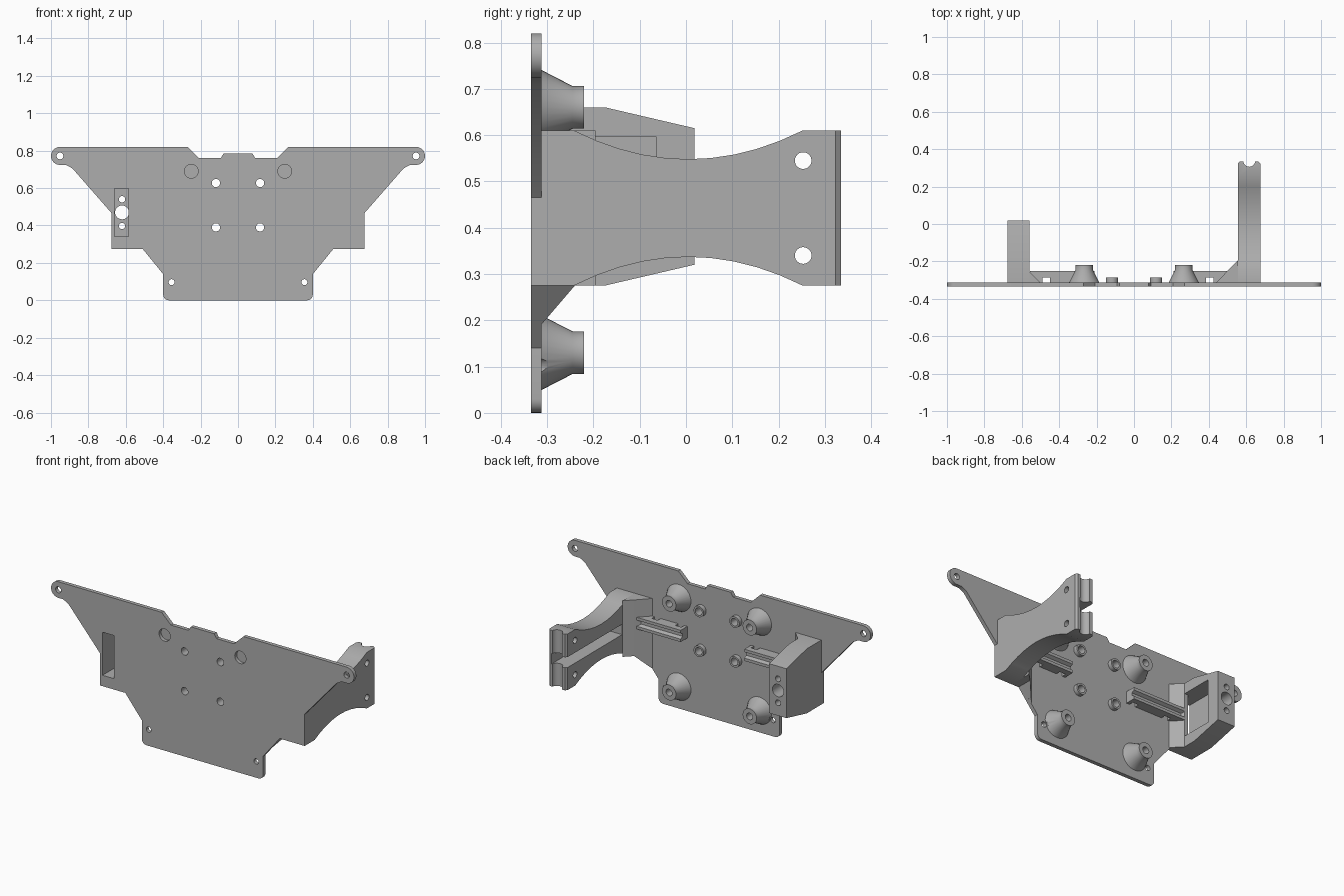
import bpy, bmesh, math
from mathutils import Matrix, Vector

if "Cube" in bpy.data.objects:
    bpy.data.objects.remove(bpy.data.objects["Cube"], do_unlink=True)

grey = bpy.data.materials.new("plain_grey")
grey.use_nodes = True
colour = (0.42, 0.42, 0.42, 1)
grey.diffuse_color = colour
grey.node_tree.nodes["Principled BSDF"].inputs["Base Color"].default_value = colour

FRONT, BACK = -0.335, -0.312      # plate faces
PLACE = {"x": lambda u, v, t: (t, u, v),
         "y": lambda u, v, t: (u, t, v),
         "z": lambda u, v, t: (u, v, t)}


def finish(name, bm):
    bmesh.ops.recalc_face_normals(bm, faces=bm.faces)
    mesh = bpy.data.meshes.new(name)
    bm.to_mesh(mesh)
    bm.free()
    mesh.materials.append(grey)
    obj = bpy.data.objects.new(name, mesh)
    bpy.context.collection.objects.link(obj)
    return obj


def prism(name, points, axis, start, end):
    """Extrude a 2D outline along an axis."""
    bm = bmesh.new()
    place = PLACE[axis]
    face = bm.faces.new([bm.verts.new(place(u, v, start)) for u, v in points])
    new = bmesh.ops.extrude_face_region(bm, geom=[face])["geom"]
    shift = Vector(place(0, 0, end - start))
    bmesh.ops.translate(bm, vec=shift, verts=[g for g in new if isinstance(g, bmesh.types.BMVert)])
    return finish(name, bm)


def arc(u, v, r, first, last, steps):
    angles = [math.radians(first + (last - first) * i / steps) for i in range(steps + 1)]
    return [(u + r * math.cos(a), v + r * math.sin(a)) for a in angles]


def rod(u, v, r, axis, start, end):
    return prism("cutter", arc(u, v, r, 0, 360, 32)[:-1], axis, start, end)


def box(x0, x1, y0, y1, z0, z1):
    return prism("cutter", [(x0, y0), (x1, y0), (x1, y1), (x0, y1)], "z", z0, z1)


def lathe(name, profile, x, z):
    """Turn a closed (radius, y) profile about a line along y."""
    bm = bmesh.new()
    vs = [bm.verts.new((r, y, 0)) for r, y in profile]
    edges = [bm.edges.new((a, b)) for a, b in zip(vs, vs[1:] + vs[:1])]
    bmesh.ops.spin(bm, geom=vs + edges, cent=(0, 0, 0), axis=(0, 1, 0),
                   angle=math.tau, steps=32, use_merge=False)
    bmesh.ops.remove_doubles(bm, verts=bm.verts, dist=1e-5)
    bm.transform(Matrix.Translation((x, 0, z)))
    return finish(name, bm)


def hull(name, points):
    bm = bmesh.new()
    for p in points:
        bm.verts.new(p)
    bmesh.ops.convex_hull(bm, input=bm.verts)
    bmesh.ops.dissolve_limit(bm, angle_limit=0.01, verts=bm.verts, edges=bm.edges)
    return finish(name, bm)


def cut(target, cutters):
    bpy.context.view_layer.objects.active = target
    for cutter in cutters:
        cutter.hide_render = True
        mod = target.modifiers.new("cut", "BOOLEAN")
        mod.operation, mod.solver, mod.object = "DIFFERENCE", "EXACT", cutter
        bpy.ops.object.modifier_apply(modifier=mod.name)
    for cutter in cutters:
        bpy.data.objects.remove(cutter, do_unlink=True)


# Mounting plate: half outline, then mirrored
half = arc(0.37, 0.03, 0.03, -90, 0, 6)
half += [(0.40, 0.14), (0.51, 0.275), (0.675, 0.275), (0.675, 0.465), (0.885, 0.705), (0.92, 0.724)]
half += arc(0.952, 0.772, 0.048, -90, 90, 16)
half += [(0.27, 0.82), (0.208, 0.76), (0.092, 0.76), (0.077, 0.785)]
plate = prism("mounting_plate", half + [(-x, z) for x, z in reversed(half)], "y", FRONT, BACK)


def pocket():
    return box(-0.66, -0.585, -0.4, -0.065, 0.34, 0.597)


holes = [pocket()]
for s in (-1, 1):
    holes.append(rod(s * 0.25, 0.69, 0.037, "y", -0.4, -0.315))
    for x, z, r in ((0.952, 0.772, 0.018), (0.118, 0.39, 0.022),
                    (0.118, 0.627, 0.022), (0.355, 0.097, 0.016)):
        holes.append(rod(s * x, z, r, "y", -0.4, -0.2))
cut(plate, holes)

# Conical posts, screw bosses and cable rails on both sides
post = [(0, -0.313), (0.081, -0.313), (0.046, -0.245), (0.046, -0.22), (0.02, -0.22), (0.02, -0.28), (0, -0.28)]
boss = [(0.022, BACK), (0.033, BACK), (0.033, -0.287), (0.022, -0.287)]
for s, side in ((-1, "right"), (1, "left")):
    lathe("upper_post_" + side, post, s * 0.266, 0.66)
    lower = lathe("lower_post_" + side, post, s * 0.266, 0.13)
    cut(lower, [rod(s * 0.355, 0.097, 0.022, "y", -0.4, -0.288)])
    for z, level in ((0.39, "lower"), (0.627, "upper")):
        lathe(level + "_boss_" + side, boss, s * 0.118, z)
    section = [(-0.313, 0.435), (-0.25, 0.435), (-0.25, 0.452), (-0.268, 0.462),
               (-0.268, 0.478), (-0.25, 0.488), (-0.25, 0.505), (-0.313, 0.505)]
    rail = prism("cable_rail_" + side, section, "x", s * 0.21, s * 0.555)
    slots = [0.25, 0.405 if s > 0 else 0.47]
    cut(rail, [box(s * x - 0.02, s * x + 0.02, -0.32, -0.285, 0.4, 0.55) for x in slots])

# Short hollow block on the right
block = prism("short_block", [(-0.325, 0.275), (-0.175, 0.275), (0.018, 0.32), (0.018, 0.615),
                              (-0.175, 0.66), (-0.325, 0.66)], "x", -0.675, -0.56)
cut(block, [pocket(), box(-0.6, -0.5, -0.255, -0.065, 0.34, 0.597)]
    + [rod(-0.62, z, r, "y", -0.1, 0.1) for z, r in ((0.47, 0.037), (0.54, 0.017), (0.397, 0.017))])
prism("short_block_gusset", [(-0.56, -0.313), (-0.56, -0.255), (-0.502, -0.313)], "z", 0.275, 0.66)

# Long waisted arm on the left
steps = [i / 5 - 1 for i in range(11)]
lower_edge = [(0.005 + 0.247 * u, 0.275 + 0.062 * (1 - u * u)) for u in steps]
upper_edge = [(y, 0.885 - z) for y, z in reversed(lower_edge)]
arm = prism("long_arm", [(-0.32, 0.275)] + lower_edge + [(0.335, 0.275), (0.335, 0.61)]
            + upper_edge + [(-0.32, 0.61)], "x", 0.555, 0.675)
# Tip groove, cable slot, cross holes and softened tip corners
corners = [prism("cutter", [(x, 0.34), (x, 0.322), (x + d, 0.34)], "z", 0.2, 0.7)
           for x, d in ((0.6755, -0.015), (0.5545, 0.015))]
cut(arm, [rod(0.616, 0.338, 0.032, "z", 0.2, 0.7),
          box(0.5, 0.652, -0.19, 0.4, 0.41, 0.472)]
    + [rod(0.253, z, 0.018, "x", 0.5, 0.7) for z in (0.34, 0.545)] + corners)

# Arm gusset: upright wedge with a sloping lower tail
hull("arm_gusset", [(x, y, z) for z in (0.275, 0.61)
                    for x, y in ((0.51, -0.313), (0.556, -0.313), (0.556, -0.195), (0.51, -0.24))])
hull("arm_gusset_tail", [(0.44, -0.313, 0.19), (0.44, -0.313, 0.61)]
     + [(0.51, y, z) for y in (-0.313, -0.24) for z in (0.275, 0.61)])

# Smooth the round parts, keep edges sharp
bpy.ops.object.select_all(action="DESELECT")
for obj in bpy.context.scene.objects:
    if obj.type == "MESH":
        obj.select_set(True)
        bpy.context.view_layer.objects.active = obj
bpy.ops.object.shade_smooth_by_angle(angle=math.radians(30))
